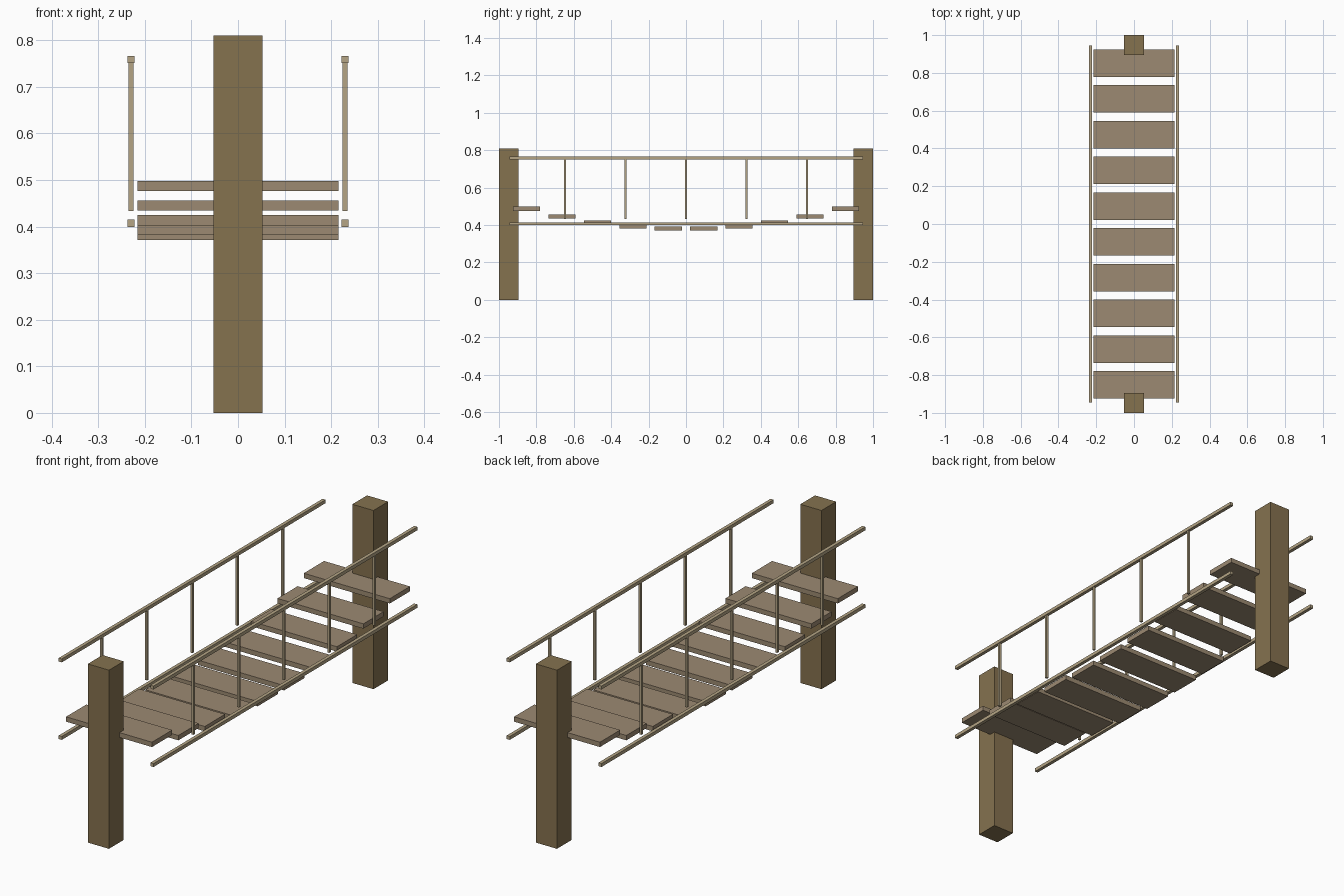
import bpy, bmesh
from mathutils import Matrix, Vector

if "Cube" in bpy.data.objects:
    bpy.data.objects.remove(bpy.data.objects["Cube"])


def material(name, rgb):
    m = bpy.data.materials.new(name)
    m.diffuse_color = (*rgb, 1)
    m.use_nodes = True
    m.node_tree.nodes["Principled BSDF"].inputs["Base Color"].default_value = m.diffuse_color
    return m


POST = material("post_wood", (0.235, 0.168, 0.078))
PLANK = material("plank_wood", (0.333, 0.254, 0.168))
ROPE = material("rope", (0.46, 0.376, 0.235))


def box(name, center, size, mat):
    bm = bmesh.new()
    bmesh.ops.create_cube(bm, size=1, matrix=Matrix.Diagonal((*size, 1)))
    mesh = bpy.data.meshes.new(name)
    bm.to_mesh(mesh)
    bm.free()
    mesh.materials.append(mat)
    ob = bpy.data.objects.new(name, mesh)
    ob.location = Vector(center)
    bpy.context.collection.objects.link(ob)
    return ob


# End posts
for label, s in (("front", -1), ("back", 1)):
    box(f"{label}_post", (0, s * 0.9475, 0.405), (0.106, 0.105, 0.81), POST)

# Sagging row of deck planks
COUNT, PITCH = 10, 0.1893
for i in range(COUNT):
    y = (i - (COUNT - 1) / 2) * PITCH
    z = 0.381 + 0.146 * y * y
    box(f"plank_{i + 1}", (0, y, z), (0.431, 0.145, 0.022), PLANK)

# Side ropes and hangers
for label, s in (("left", -1), ("right", 1)):
    x = s * 0.23
    box(f"{label}_hand_rope", (x, 0, 0.7585), (0.0155, 1.89, 0.0155), ROPE)
    box(f"{label}_deck_rope", (x, 0, 0.407), (0.0155, 1.89, 0.0155), ROPE)
    for i in range(5):
        box(f"{label}_hanger_{i + 1}", (x, (i - 2) * 0.324, 0.5945),
            (0.0105, 0.0105, 0.323), ROPE)
